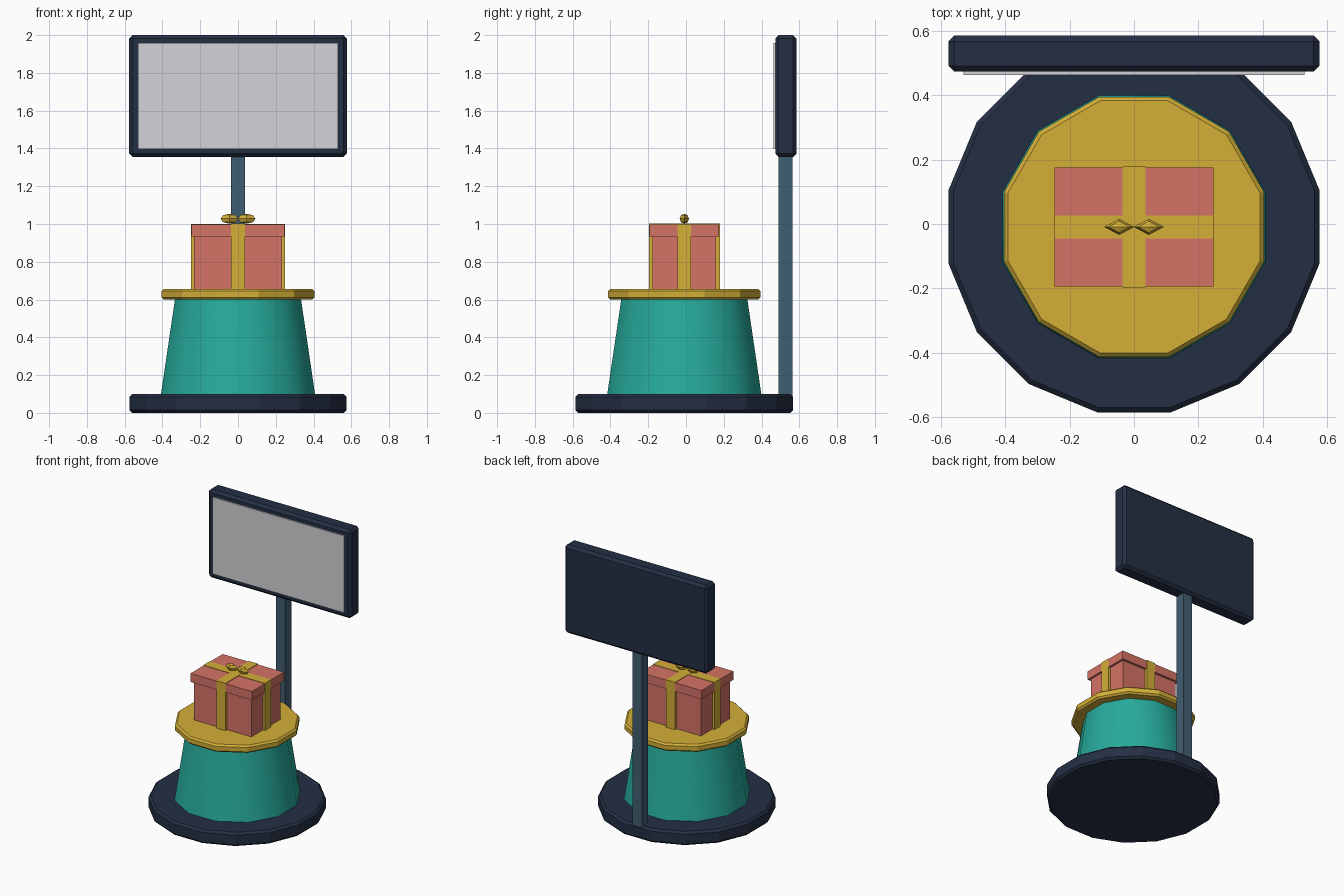
import bpy
import math

cube = bpy.data.objects.get("Cube")
if cube:
    bpy.data.objects.remove(cube, do_unlink=True)

CY = -0.009  # centre line of the pedestal


def material(name, r, g, b):
    """Flat material from 8-bit display values, stored as linear."""
    lin = [((c / 255 + 0.055) / 1.055) ** 2.4 for c in (r, g, b)] + [1.0]
    m = bpy.data.materials.new(name)
    m.use_nodes = True
    m.diffuse_color = lin
    m.node_tree.nodes["Principled BSDF"].inputs["Base Color"].default_value = lin
    return m


navy = material("navy", 36, 47, 68)
teal = material("teal", 38, 170, 155)
gold = material("gold", 212, 175, 55)
coral = material("coral", 213, 115, 102)
slate = material("slate", 64, 94, 113)
grey = material("light grey", 211, 211, 216)


def finish(name, mat, bevel=0):
    ob = bpy.context.object
    ob.name = name
    ob.data.materials.clear()
    ob.data.materials.append(mat)
    if bevel:
        mod = ob.modifiers.new("Bevel", "BEVEL")
        mod.width = bevel
        mod.segments = 1
        mod.limit_method = "ANGLE"
        mod.angle_limit = math.radians(40)
    return ob


def box(name, mat, half_x, half_y, z0, z1, y=CY, bevel=0):
    bpy.ops.mesh.primitive_cube_add(size=2, location=(0, y, (z0 + z1) / 2))
    bpy.context.object.scale = (half_x, half_y, (z1 - z0) / 2)
    bpy.ops.object.transform_apply(location=False, rotation=False, scale=True)
    return finish(name, mat, bevel)


def drum(name, mat, sides, r0, r1, z0, z1, bevel=0):
    """Tapered prism with a flat side facing the front."""
    bpy.ops.mesh.primitive_cone_add(
        vertices=sides, radius1=r0, radius2=r1, depth=z1 - z0,
        location=(0, CY, (z0 + z1) / 2), rotation=(0, 0, math.pi / sides))
    return finish(name, mat, bevel)


# Pedestal
drum("base", navy, 16, 0.587, 0.587, 0, 0.1, bevel=0.015)
drum("pedestal", teal, 12, 0.422, 0.345, 0.1, 0.605)
bpy.ops.object.shade_smooth_by_angle(angle=math.radians(40))
drum("top_plate", gold, 12, 0.418, 0.418, 0.6, 0.656, bevel=0.012)

# Sign on its post
box("sign_post", slate, 0.038, 0.037, 0.09, 1.37, y=0.527)
box("sign_frame", navy, 0.576, 0.056, 1.355, 2.0, y=0.529, bevel=0.018)
box("sign_panel", grey, 0.53, 0.007, 1.397, 1.957, y=0.470)

# Gift box with crossing ribbons
box("gift_box", coral, 0.232, 0.168, 0.65, 0.94)
box("gift_lid", coral, 0.247, 0.185, 0.935, 0.998)
box("ribbon_across", gold, 0.249, 0.036, 0.65, 1.001)
box("ribbon_along", gold, 0.036, 0.188, 0.65, 1.002)

# Bow loops
for side, name in ((1, "bow_left"), (-1, "bow_right")):
    bpy.ops.mesh.primitive_uv_sphere_add(
        segments=4, ring_count=4, radius=1, location=(side * 0.046, CY, 1.028))
    bpy.context.object.scale = (0.047, 0.025, 0.026)
    finish(name, gold)
